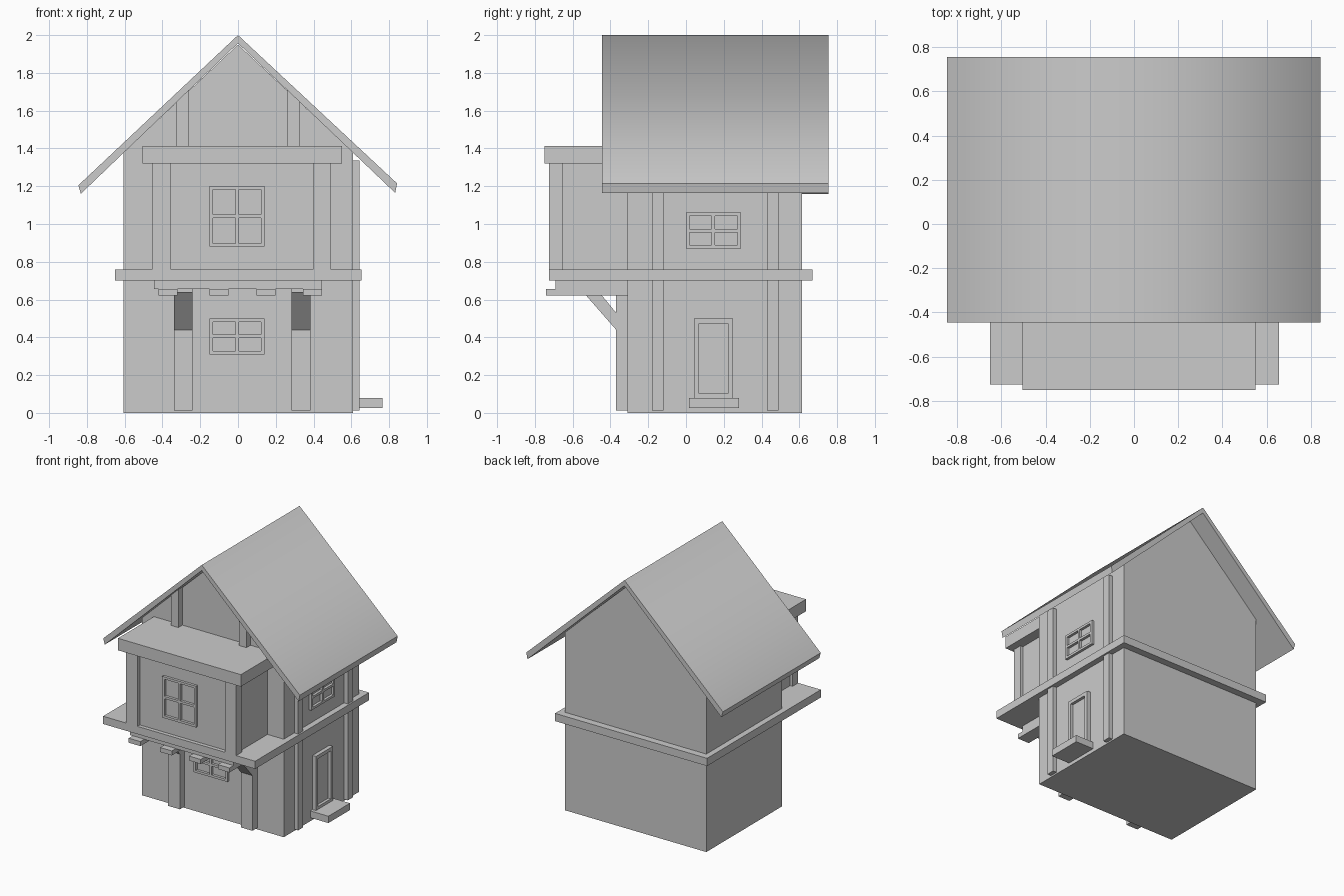
import bpy, bmesh

if "Cube" in bpy.data.objects:
    bpy.data.objects.remove(bpy.data.objects["Cube"])


def finish(name, bm):
    bmesh.ops.recalc_face_normals(bm, faces=bm.faces)
    mesh = bpy.data.meshes.new(name)
    bm.to_mesh(mesh)
    bm.free()
    obj = bpy.data.objects.new(name, mesh)
    bpy.context.collection.objects.link(obj)
    return obj


def add_box(bm, x, y, z):
    vs = bmesh.ops.create_cube(bm, size=1)["verts"]
    for v in vs:
        for i, (a, b) in enumerate((x, y, z)):
            v.co[i] = a if v.co[i] < 0 else b


def box(name, x, y, z):
    bm = bmesh.new()
    add_box(bm, x, y, z)
    return finish(name, bm)


def prism(name, profile, lo, hi, axis):
    """Extrude a profile: axis 'y' takes (x, z) points, axis 'x' takes (y, z)."""
    bm = bmesh.new()
    put = (lambda p, t: (p[0], t, p[1])) if axis == "y" else (lambda p, t: (t, p[0], p[1]))
    a = [bm.verts.new(put(p, lo)) for p in profile]
    b = [bm.verts.new(put(p, hi)) for p in profile]
    bm.faces.new(a)
    bm.faces.new(b)
    n = len(a)
    for i in range(n):
        bm.faces.new((a[i], a[(i + 1) % n], b[(i + 1) % n], b[i]))
    return finish(name, bm)


def framed(name, u, z, depth, side, bar=0.018, cross=True):
    """Frame of bars, with optional glazing cross, on a front (y) or right (x) wall."""
    bm = bmesh.new()

    def bar_box(us, zs, d):
        if side == "front":
            add_box(bm, us, d, zs)
        else:
            add_box(bm, d, us, zs)

    (u0, u1), (z0, z1) = u, z
    for us in ((u0, u0 + bar), (u1 - bar, u1)):
        bar_box(us, z, depth)
    for zs in ((z0, z0 + bar), (z1 - bar, z1)):
        bar_box((u0 + bar, u1 - bar), zs, depth)
    if cross:
        uc, zc, h = (u0 + u1) / 2, (z0 + z1) / 2, 0.009
        bar_box((uc - h, uc + h), (z0 + bar, z1 - bar), depth)
        for us in ((u0 + bar, uc - h), (uc + h, u1 - bar)):
            bar_box(us, (zc - h, zc + h), depth)
    return finish(name, bm)


# Main house body with gable
prism("house_body", [(-0.605, 0), (0.61, 0), (0.61, 1.38), (0, 1.95), (-0.605, 1.38)],
      -0.31, 0.615, "y")

# Pitched roof, softly shaded only across the ridge
roof = prism("roof", [(-0.845, 1.205), (0, 2.0), (0.842, 1.215), (0.832, 1.165),
                      (0, 1.957), (-0.832, 1.16)], -0.445, 0.755, "y")
for p in roof.data.polygons:
    p.use_smooth = True
sharp = roof.data.attributes.new("sharp_edge", "BOOLEAN", "EDGE")
for e in roof.data.edges:
    ridge = all(roof.data.vertices[i].co.z > 1.99 for i in e.vertices)
    sharp.data[e.index].value = not ridge

# Floor ledge and the supports under the overhang
box("floor_ledge", (-0.65, 0.655), (-0.725, 0.67), (0.70, 0.76))
box("overhang_beam", (-0.445, 0.445), (-0.69, -0.31), (0.655, 0.70))
for i, x in enumerate((-0.37, -0.10, 0.148, 0.395)):
    box(f"joist_{i}", (x - 0.05, x + 0.05), (-0.74, -0.31), (0.622, 0.657))

# Ground floor front posts with diagonal braces
for i, x in enumerate((-0.29, 0.333)):
    box(f"front_post_{i}", (x - 0.05, x + 0.05), (-0.37, -0.31), (0.012, 0.655))
    prism(f"brace_{i}", [(-0.37, 0.44), (-0.37, 0.53), (-0.46, 0.64), (-0.545, 0.64)],
          x - 0.05, x + 0.05, "x")

# Projecting bay
box("bay_body", (-0.435, 0.47), (-0.695, -0.31), (0.76, 1.32))
for i, x in enumerate(((-0.455, -0.355), (0.397, 0.492))):
    box(f"bay_post_{i}", x, (-0.725, -0.655), (0.76, 1.32))
box("bay_roof", (-0.505, 0.55), (-0.75, -0.30), (1.32, 1.413))

# Gable studs cut to the roof slope
for i, s in enumerate((-1, 1)):
    prism(f"gable_stud_{i}", [(s * 0.26, 1.40), (s * 0.325, 1.40), (s * 0.325, 1.65),
                              (s * 0.26, 1.71)], -0.36, -0.31, "y")

# Right wall posts on both floors
for i, y in enumerate((-0.15, 0.46)):
    for j, z in enumerate(((0.012, 0.70), (0.76, 1.335))):
        box(f"side_post_{i}_{j}", (0.61, 0.642), (y - 0.031, y + 0.031), z)

# Windows
framed("bay_window", (-0.15, 0.14), (0.88, 1.2), (-0.715, -0.69), "front")
framed("ground_window", (-0.15, 0.14), (0.31, 0.50), (-0.33, -0.30), "front")
framed("side_window", (0.0, 0.29), (0.87, 1.06), (0.60, 0.63), "right")

# Door and step
framed("door_frame", (0.042, 0.25), (0.075, 0.50), (0.60, 0.64), "right", 0.027, False)
box("door", (0.60, 0.618), (0.065, 0.227), (0.09, 0.48))
box("door_step", (0.60, 0.765), (0.015, 0.28), (0.027, 0.08))
